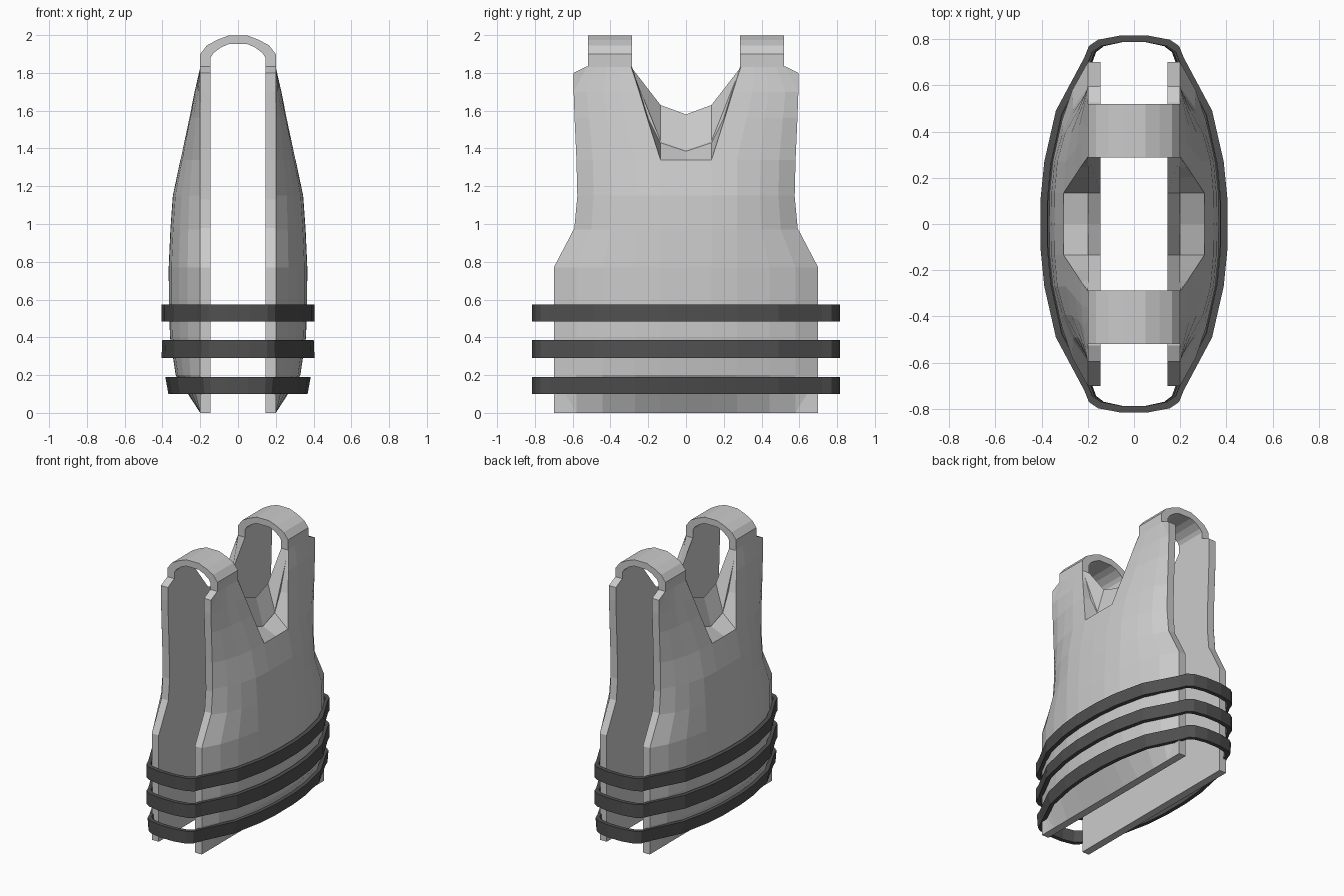
import bpy, bmesh

if "Cube" in bpy.data.objects:
    bpy.data.objects.remove(bpy.data.objects["Cube"])


def make_object(name, verts, faces, mat=None):
    me = bpy.data.meshes.new(name)
    me.from_pydata(verts, [], faces)
    bm = bmesh.new()
    bm.from_mesh(me)
    bmesh.ops.remove_doubles(bm, verts=bm.verts, dist=0.0005)
    bmesh.ops.recalc_face_normals(bm, faces=bm.faces)
    bm.to_mesh(me)
    bm.free()
    ob = bpy.data.objects.new(name, me)
    bpy.context.collection.objects.link(ob)
    if mat:
        me.materials.append(mat)
    return ob


def loft(loops, closed=False):
    """Bridge equal-length closed loops; cap the ends unless the stack is closed."""
    n = len(loops[0])
    verts = [v for lp in loops for v in lp]
    faces = []
    for k in range(len(loops) if closed else len(loops) - 1):
        a, b = k * n, (k + 1) % len(loops) * n
        faces += [(a + i, a + (i + 1) % n, b + (i + 1) % n, b + i) for i in range(n)]
    if not closed:
        faces += [tuple(range(n)), tuple(range((len(loops) - 1) * n, len(loops) * n))]
    return verts, faces


dark = bpy.data.materials.new("dark_webbing")
dark.diffuse_color = (0.08, 0.08, 0.08, 1)
dark.use_nodes = True
dark.node_tree.nodes["Principled BSDF"].inputs["Base Color"].default_value = dark.diffuse_color

# Flat backing slabs: half outline (y, z), neckline rises toward the inner face
side = [(.70, 0), (.70, .77), (.59, .98), (.575, 1.13), (.58, 1.34),
        (.595, 1.7), (.595, 1.8), (.525, 1.835), (.29, 1.83)]


def outline(rise):
    half = side + [(.135, 1.44 + rise)]
    return half + [(0, 1.39 + rise)] + [(-y, z) for y, z in reversed(half)]


for sx, label in ((1, "right"), (-1, "left")):
    make_object("backing_panel_" + label, *loft(
        [[(sx * x, y, z) for y, z in outline(r)] for x, r in ((.2, 0), (.145, .19))]))

# Bulged outer padding: rows of (z, half width, neck half width, bulge depth)
rows = [(0, .70, 0, 0), (.2, .70, 0, .13), (.4, .70, 0, .16), (.58, .70, 0, .166),
        (.77, .70, 0, .167), (.97, .592, 0, .158), (1.15, .575, 0, .145),
        (1.34, .58, 0, .105), (1.56, .59, .205, .058), (1.7, .595, .248, .03),
        (1.83, .525, .29, 0)]
shape = [1, .99, .91, .68, .40, 0]


def row_points(z, w, neck, depth):
    if neck:
        ys = [neck] + [neck + (w - neck) * t for t in (0, .3, .55, .8, 1)]
    else:
        ys = [0, .135, .27, .27 + (w - .27) * .4, .27 + (w - .27) * .72, w]
    return [(.2 + depth * s, y, z) for y, s in zip(ys, shape)]


for sx, label in ((1, "right"), (-1, "left")):
    grid = [row_points(*r) for r in rows]
    verts, faces = [], []

    def quad(*pts):
        for sy in (1, -1):
            k = len(verts)
            verts.extend((sx * x, sy * y, z) for x, y, z in pts)
            faces.append(tuple(range(k, k + len(pts))))

    for k in range(len(grid) - 1):
        for j in range(0 if k < 7 else 1, 5):
            quad(grid[k][j], grid[k][j + 1], grid[k + 1][j + 1], grid[k + 1][j])
    # neckline rim back to the slab
    edge = [grid[7][0]] + [g[1] for g in grid[7:]]
    rim = [(.2, 0, 1.385), (.2, .135, 1.43)] + [(.2, g[1][1] - .005, g[1][2]) for g in grid[8:]]
    for k in range(len(edge) - 1):
        quad(edge[k], edge[k + 1], rim[k + 1], rim[k])
    make_object("outer_padding_" + label, verts, faces)

# Shoulder arches
arch = [(.2, 1.8), (.2, 1.9), (.165, 1.945), (.11, 1.975), (.05, 1.998)]
under = [(.05, 1.952), (.09, 1.935), (.13, 1.905), (.145, 1.88), (.145, 1.8)]
profile = (arch + [(-x, z) for x, z in reversed(arch)]
           + [(-x, z) for x, z in reversed(under)] + under)
for sy, label in ((-1, "front"), (1, "back")):
    make_object("shoulder_strap_" + label, *loft(
        [[(x, sy * y, z) for x, z in profile] for y in (.287, .52)]))

# Waist bands
quarter = [(.405, .1), (.388, .27), (.338, .49), (.215, .72), (.195, .77), (.155, .797), (.06, .815)]
half = quarter + [(-x, y) for x, y in reversed(quarter)]
ring = half + [(-x, -y) for x, y in half]


def band_loop(z, scale, t):
    return [(x * scale * (1 - t / .38), y * (1 - t / .8), z) for x, y in ring]


for i, (z0, z1, s0, s1) in enumerate([(.10, .19, .91, .95), (.29, .385, 1, .99), (.483, .575, 1, 1)]):
    loops = [band_loop(z0, s0, 0), band_loop(z1, s1, 0),
             band_loop(z1, s1, .028), band_loop(z0, s0, .028)]
    make_object("waist_band_%d" % (i + 1), *loft(loops, closed=True), mat=dark)
